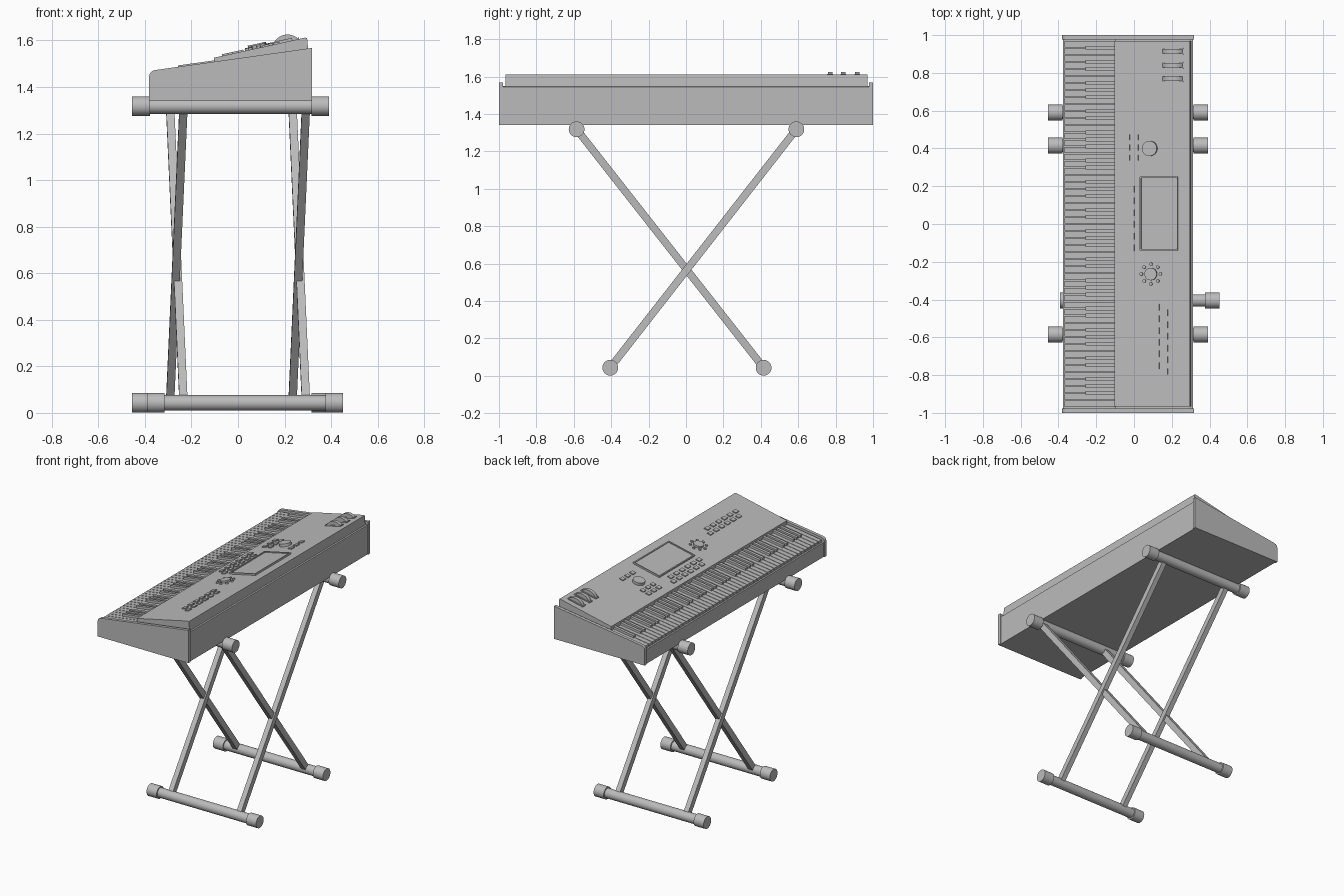
import bpy, bmesh, math
from mathutils import Matrix, Vector

cube = bpy.data.objects.get("Cube")
if cube:
    bpy.data.objects.remove(cube)

grey = bpy.data.materials.new("plain grey")
grey.use_nodes = True
grey.diffuse_color = (0.5, 0.5, 0.5, 1)
grey.node_tree.nodes["Principled BSDF"].inputs["Base Color"].default_value = (0.5, 0.5, 0.5, 1)


def finish(name, bm, smooth=False):
    bmesh.ops.recalc_face_normals(bm, faces=bm.faces)
    mesh = bpy.data.meshes.new(name)
    bm.to_mesh(mesh)
    bm.free()
    mesh.materials.append(grey)
    obj = bpy.data.objects.new(name, mesh)
    bpy.context.collection.objects.link(obj)
    if smooth:
        bpy.ops.object.select_all(action='DESELECT')
        obj.select_set(True)
        bpy.context.view_layer.objects.active = obj
        bpy.ops.object.shade_smooth_by_angle(angle=math.radians(35))
    return obj


def add_box(bm, centre, size, frame=Matrix()):
    m = frame @ Matrix.Translation(centre) @ Matrix.Diagonal((*size, 1))
    bmesh.ops.create_cube(bm, size=1, matrix=m)


def add_cylinder(bm, centre, radius, depth, axis='Z', frame=Matrix(), sides=32):
    turn = {'X': Matrix.Rotation(math.pi / 2, 4, 'Y'),
            'Y': Matrix.Rotation(math.pi / 2, 4, 'X'), 'Z': Matrix()}[axis]
    bmesh.ops.create_cone(bm, cap_ends=True, segments=sides, radius1=radius, radius2=radius,
                          depth=depth, matrix=frame @ Matrix.Translation(centre) @ turn)


def add_profile(bm, points, y0, y1):
    """Extrude an xz outline from y0 to y1."""
    face = bm.faces.new([bm.verts.new((x, y0, z)) for x, z in points])
    new = bmesh.ops.extrude_face_region(bm, geom=[face])["geom"]
    bmesh.ops.translate(bm, vec=(0, y1 - y0, 0),
                        verts=[v for v in new if isinstance(v, bmesh.types.BMVert)])


# Keyboard case
bm = bmesh.new()
add_profile(bm, [(-0.375, 1.34), (0.312, 1.34), (0.312, 1.545), (0.29, 1.55),
                 (-0.1, 1.49), (-0.1, 1.45), (-0.375, 1.44)], -0.982, 0.982)
finish("case", bm)

# Upright end plates
bm = bmesh.new()
for y in (-1.0, 0.978):
    add_profile(bm, [(-0.382, 1.34), (0.318, 1.34), (0.318, 1.568), (-0.355, 1.473),
                     (-0.368, 1.469), (-0.378, 1.46), (-0.382, 1.445)], y, y + 0.022)
finish("end_plates", bm)

# Sloping control panel
bm = bmesh.new()
add_profile(bm, [(-0.103, 1.45), (-0.103, 1.526), (0.288, 1.612), (0.297, 1.611),
                 (0.304, 1.53), (0.304, 1.45)], -0.965, 0.97)
finish("control_panel", bm)

# Piano keys, lowest note at +y
KEY_COUNT, START = 52, 0.97
PITCH = 2 * START / KEY_COUNT
slope = math.atan2(0.095, 0.673)
key_frame = Matrix.Translation((-0.367, 0, 1.461)) @ Matrix.Rotation(-slope, 4, 'Y')
white, black = bmesh.new(), bmesh.new()
for i in range(KEY_COUNT):
    y = START - (i + 0.5) * PITCH
    add_box(white, (0.135, y, -0.012), (0.27, PITCH - 0.004, 0.024), key_frame)
    if (i + 5) % 7 in (0, 1, 3, 4, 5) and i < KEY_COUNT - 1:
        edge = y - PITCH / 2
        add_box(black, (0.19, edge, 0.002), (0.155, 0.02, 0.028), key_frame)
finish("white_keys", white)
finish("black_keys", black)

# Everything below sits in the panel's own frame: u up the slope, y along it
panel = Matrix.Translation((-0.103, 0, 1.526)) @ Matrix.Rotation(-math.atan2(0.086, 0.391), 4, 'Y')


def u(x):
    return (x + 0.103) * 1.024


# Screen with a raised frame
bm = bmesh.new()
add_box(bm, (u(0.135), 0.055, 0.002), (0.19, 0.37, 0.008), panel)
for x in (0.035, 0.23):
    add_box(bm, (u(x), 0.055, 0.004), (0.008, 0.39, 0.014), panel)
for y in (-0.137, 0.247):
    add_box(bm, (u(0.1325), y, 0.004), (0.2, 0.008, 0.014), panel)
finish("screen", bm)

# Round volume knob
bm = bmesh.new()
add_cylinder(bm, (u(0.085), 0.4, 0.008), 0.04, 0.022, frame=panel)
finish("volume_knob", bm, True)

# Navigation dial with a ring of small buttons
bm = bmesh.new()
add_cylinder(bm, (u(0.09), -0.265, 0.005), 0.033, 0.018, frame=panel)
for k in range(8):
    a = k * math.tau / 8
    add_cylinder(bm, (u(0.09) + 0.052 * math.cos(a), -0.265 + 0.052 * math.sin(a), 0.003),
                 0.009, 0.012, frame=panel, sides=12)
finish("navigation_dial", bm, True)


# Button banks: columns across x, rows along y
def button_bank(name, xs, y_start, rows, step, stagger=True):
    bm = bmesh.new()
    for c, x in enumerate(xs):
        for r in range(rows):
            y = y_start - r * step - (step / 2 if stagger and c % 2 else 0)
            add_box(bm, (u(x), y, 0.002), (0.028, step * 0.55, 0.01), panel)
    finish(name, bm)


button_bank("screen_buttons", (-0.055, -0.012), 0.215, 6, 0.062)
button_bank("sound_buttons", (0.12, 0.165), -0.44, 6, 0.062)
button_bank("upper_knob_buttons", (0.17,), 0.455, 3, 0.055)
button_bank("lower_knob_buttons", (-0.035, 0.01), 0.46, 3, 0.055, False)

# Three bend wheels in slots
bm = bmesh.new()
for y in (0.77, 0.84, 0.915):
    add_cylinder(bm, (u(0.205), y, -0.036), 0.067, 0.024, 'Y', panel, 40)
    for side in (-1, 1):
        add_box(bm, (u(0.203), y + side * 0.0155, 0.002), (0.12, 0.004, 0.008), panel)
    for end in (-1, 1):
        add_box(bm, (u(0.203) + end * 0.058, y, 0.002), (0.006, 0.03, 0.008), panel)
finish("bend_wheels", bm, True)


# Stand crossbars with wider end caps
def crossbar(name, y, z, x0, x1):
    bm = bmesh.new()
    add_cylinder(bm, ((x0 + x1) / 2, y, z), 0.033, x1 - x0 - 0.02, 'X')
    for x in (x0 + 0.0385, x1 - 0.0385):
        add_cylinder(bm, (x, y, z), 0.042, 0.077, 'X')
    finish(name, bm, True)


TOP, BOTTOM = 1.318, 0.043
crossbar("top_bar_front", -0.585, TOP, -0.455, 0.392)
crossbar("top_bar_back", 0.59, TOP, -0.455, 0.392)
crossbar("foot_bar_front", -0.405, BOTTOM, -0.392, 0.452)
crossbar("foot_bar_back", 0.415, BOTTOM, -0.455, 0.392)


# Crossed square legs
def leg(name, top, bottom):
    top, bottom = Vector(top), Vector(bottom)
    z = (top - bottom).normalized()
    y = z.cross(Vector((1, 0, 0))).normalized()
    frame = Matrix((y.cross(z), y, z)).transposed().to_4x4()
    frame.translation = (top + bottom) / 2
    bm = bmesh.new()
    add_box(bm, (0, 0, 0), (0.035, 0.04, (top - bottom).length), frame)
    finish(name, bm)


for side, outer, inner in (("right", -0.292, -0.234), ("left", 0.292, 0.234)):
    a, b = (inner, outer) if side == "right" else (outer, inner)
    leg(side + "_leg_front_top", (a, -0.585, TOP), (b, 0.415, BOTTOM))
    leg(side + "_leg_back_top", (b, 0.59, TOP), (a, -0.405, BOTTOM))
